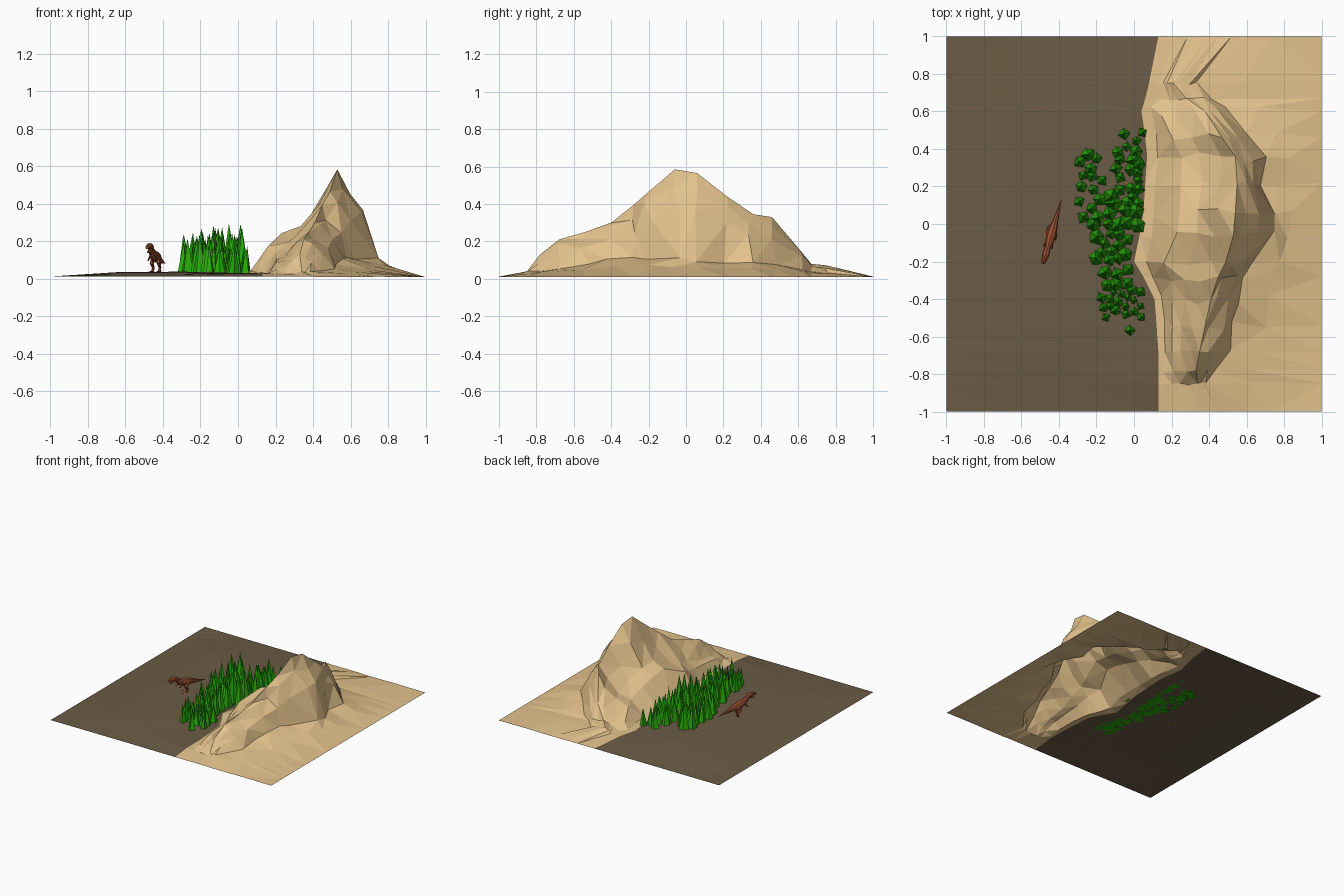
import bpy, bmesh, math, random
from mathutils import Vector, Matrix

if "Cube" in bpy.data.objects:
    bpy.data.objects.remove(bpy.data.objects["Cube"])

rng = random.Random(7)


def material(name, rgb):
    m = bpy.data.materials.new(name)
    m.diffuse_color = (*rgb, 1)
    m.use_nodes = True
    m.node_tree.nodes["Principled BSDF"].inputs["Base Color"].default_value = m.diffuse_color
    return m


SAND = material("sand rock", (0.77, 0.54, 0.265))
SOIL = material("dark soil", (0.145, 0.105, 0.060))
LEAF = material("leaf green", (0.022, 0.42, 0.003))
HIDE = material("red brown hide", (0.32, 0.078, 0.032))


def finish(name, bm, *mats, normals=True):
    if normals:
        bmesh.ops.recalc_face_normals(bm, faces=bm.faces)
    me = bpy.data.meshes.new(name)
    bm.to_mesh(me)
    bm.free()
    for m in mats:
        me.materials.append(m)
    ob = bpy.data.objects.new(name, me)
    bpy.context.collection.objects.link(ob)
    return ob


# Terrain: one open sheet, lofted through stations along y
# station: y, sand border x, ridge x, ridge height, right foot x, right foot height
STATIONS = [
    (-1.00, 0.13, 0.40, 0.010, 0.60, 0.010), (-0.85, 0.13, 0.34, 0.040, 0.42, 0.035),
    (-0.78, 0.13, 0.33, 0.130, 0.43, 0.045), (-0.68, 0.13, 0.35, 0.210, 0.51, 0.055),
    (-0.54, 0.12, 0.38, 0.250, 0.52, 0.075), (-0.40, 0.11, 0.41, 0.300, 0.55, 0.100),
    (-0.28, 0.05, 0.45, 0.395, 0.59, 0.120), (-0.20, 0.00, 0.49, 0.465, 0.64, 0.115),
    (-0.06, 0.03, 0.53, 0.585, 0.73, 0.105), (0.06, 0.05, 0.54, 0.565, 0.73, 0.095),
    (0.22, 0.06, 0.55, 0.440, 0.66, 0.090), (0.36, 0.07, 0.54, 0.345, 0.72, 0.085),
    (0.46, 0.06, 0.47, 0.330, 0.60, 0.075), (0.60, 0.04, 0.38, 0.165, 0.50, 0.050),
    (0.67, 0.06, 0.28, 0.080, 0.42, 0.040), (0.75, 0.08, 0.21, 0.072, 0.34, 0.035),
    (1.00, 0.13, 0.40, 0.010, 0.60, 0.010)]
LEFT = [(0.14, 0.10), (0.36, 0.40), (0.58, 0.52), (0.80, 0.76), (1, 1)]
RIGHT = [(0.25, 0.85), (0.60, 0.55), (1.0, 0)]


def soil_height(x, y):
    edge = min(1 - abs(y), 1 + x)
    return 0.013 + 0.026 * min(1, max(0, edge) / 0.4)


bm = bmesh.new()
grid = []
for y, xl, xr, h, xf, foot in STATIONS:
    end = abs(y) == 1
    base = 0.012 if end else 0.03
    row = [(x, soil_height(x, y)) for x in (-1, -0.65, -0.3)] + [(xl, base)]
    row += [(xl + u * (xr - xl), max(base, h * v)) for u, v in LEFT]
    row += [(xr + u * (xf - xr), foot + v * (h - foot)) for u, v in RIGHT]
    row += [(xf + 0.35 * (1 - xf), 0.012 if end else 0.01 + 0.55 * foot), (1, 0.01)]
    wobble = 0.022 if abs(y) < 0.65 else 0.008
    verts = []
    for i, (x, z) in enumerate(row):
        if not end and 3 < i < len(row) - 1 and i != 8:
            x += rng.uniform(-wobble, wobble)
            y2 = y + rng.uniform(-wobble, wobble) * 1.2
            z += rng.uniform(-0.12, 0.08) * z
        else:
            y2 = y
        verts.append(bm.verts.new((x, y2, z)))
    grid.append(verts)
for a, b in zip(grid, grid[1:]):
    for i in range(len(a) - 1):
        f = bm.faces.new((a[i], a[i + 1], b[i + 1], b[i]))
        f.material_index = 0 if i < 3 else 1
bmesh.ops.triangulate(bm, faces=bm.faces, quad_method='SHORT_EDGE')
finish("terrain", bm, SOIL, SAND, normals=False)


# Forest: tapered low-poly conifers packed beside the mountain
def tree(bm, x, y, r, top):
    n = rng.choice((4, 4, 5, 5))
    spin = rng.uniform(0, math.tau)
    tip = bm.verts.new((x + rng.uniform(-.006, .006), y, top))
    ring = []
    for k in range(n):
        a = spin + math.tau * k / n
        q = r * rng.uniform(0.85, 1.1)
        ring.append(bm.verts.new((x + q * math.cos(a), y + q * math.sin(a), 0.033)))
    for k in range(n):
        bm.faces.new((ring[k], ring[(k + 1) % n], tip))
    bm.faces.new(ring[::-1])


# belts: y from, y to, x from, x to, tree count, radius
BELTS = [(0.40, 0.49, -0.07, 0.05, 4, 0.030), (0.18, 0.38, -0.29, -0.17, 9, 0.036),
         (0.18, 0.40, -0.10, 0.04, 13, 0.037), (-0.02, 0.17, -0.30, -0.17, 6, 0.038),
         (-0.02, 0.17, -0.14, 0.03, 12, 0.044), (-0.20, -0.05, -0.21, -0.02, 12, 0.039),
         (-0.33, -0.21, -0.16, -0.03, 6, 0.036), (-0.50, -0.34, -0.18, 0.04, 18, 0.028),
         (-0.57, -0.56, -0.03, -0.02, 1, 0.030)]
bm = bmesh.new()
placed = []
for y0, y1, x0, x1, count, r in BELTS:
    for _ in range(count):
        best = max(((rng.uniform(x0, x1), rng.uniform(y0, y1)) for _ in range(14)),
                   key=lambda p: min([math.dist(p, q) for q in placed] or [1]))
        placed.append(best)
        size = r * rng.uniform(0.8, 1.15)
        tree(bm, *best, size, min(0.295, 0.05 + size * rng.uniform(4.0, 5.2)))
finish("forest", bm, LEAF)

# Two-legged reptile: local x points forward, z up
PLACE = Matrix.Translation((-0.437, -0.045, 0.037)) @ Matrix.Rotation(math.radians(254), 4, 'Z')


def limb(bm, stations, n=6, fat=1.2):
    """Loft rings through (x, y, z, half width, half height)."""
    pts = [Vector(s[:3]) for s in stations]
    rings = []
    for i, s in enumerate(stations):
        d = (pts[min(i + 1, len(pts) - 1)] - pts[max(i - 1, 0)]).normalized()
        side = Vector((0, 1, 0))
        up = d.cross(side).normalized()
        rings.append([bm.verts.new(PLACE @ (pts[i] + side * s[3] * fat * math.cos(math.tau * k / n)
                      + up * s[4] * math.sin(math.tau * k / n))) for k in range(n)])
    for a, b in zip(rings, rings[1:]):
        for k in range(n):
            bm.faces.new((a[k], a[(k + 1) % n], b[(k + 1) % n], b[k]))
    bm.faces.new(rings[0])
    bm.faces.new(rings[-1][::-1])


# body from tail tip to skull
bm = bmesh.new()
limb(bm, [(-.18, 0, .045, .001, .001), (-.13, 0, .053, .006, .008),
          (-.075, 0, .063, .011, .016), (-.025, 0, .076, .019, .027),
          (.02, 0, .083, .022, .031), (.06, 0, .094, .018, .026),
          (.085, 0, .114, .013, .019), (.102, 0, .132, .015, .017),
          (.125, 0, .138, .016, .017), (.150, 0, .135, .012, .012),
          (.172, 0, .130, .009, .008)], 8)
finish("body", bm, HIDE)

# lower jaw
bm = bmesh.new()
limb(bm, [(.105, 0, .121, .011, .008), (.13, 0, .112, .009, .006), (.157, 0, .104, .006, .004)])
finish("lower_jaw", bm, HIDE)

# legs and small arms on both sides, one leg striding
for s, name, step in ((1, "left", 0.018), (-1, "right", -0.012)):
    bm = bmesh.new()
    limb(bm, [(-.005, s * .015, .080, .010, .022), (.012 + step * .6, s * .022, .046, .010, .015),
              (-.014 + step, s * .023, .022, .006, .008), (.002 + step, s * .023, .002, .007, .006)])
    limb(bm, [(-.008 + step, s * .023, .002, .008, .004), (.032 + step, s * .024, .001, .010, .003)])
    finish(name + "_leg", bm, HIDE)
    bm = bmesh.new()
    limb(bm, [(.060, s * .016, .082, .005, .007), (.070, s * .022, .064, .004, .005),
              (.086, s * .021, .060, .003, .003)], 5)
    finish(name + "_arm", bm, HIDE)
